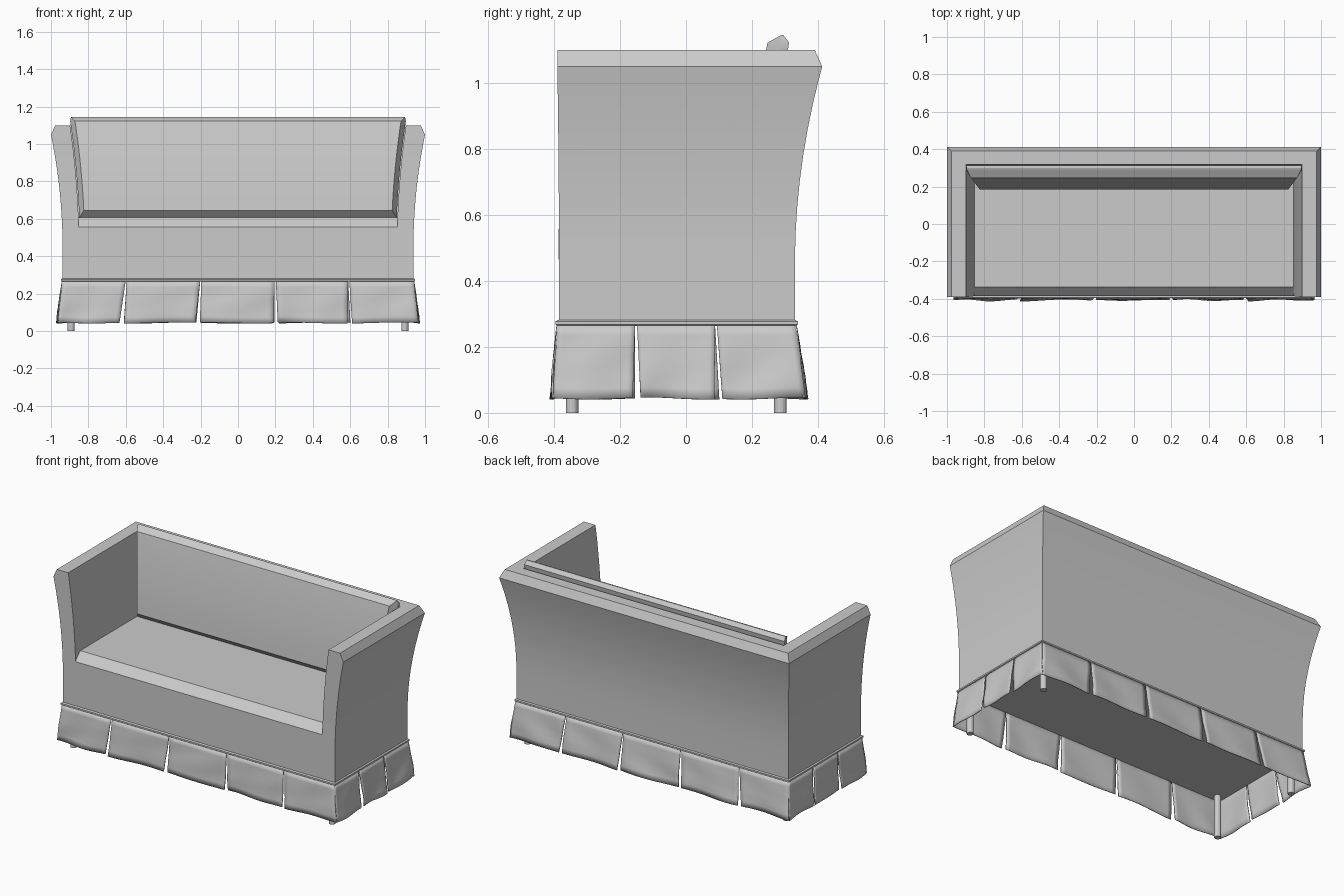
import bpy, bmesh, math, random
from mathutils import Vector

if "Cube" in bpy.data.objects:
    bpy.data.objects.remove(bpy.data.objects["Cube"])
random.seed(4)


def finish(name, bm, smooth=True):
    bmesh.ops.remove_doubles(bm, verts=bm.verts, dist=0.0005)
    bmesh.ops.recalc_face_normals(bm, faces=bm.faces)
    me = bpy.data.meshes.new(name)
    bm.to_mesh(me)
    bm.free()
    ob = bpy.data.objects.new(name, me)
    bpy.context.collection.objects.link(ob)
    if smooth:
        bpy.ops.object.select_all(action='DESELECT')
        ob.select_set(True)
        bpy.context.view_layer.objects.active = ob
        bpy.ops.object.shade_smooth_by_angle(angle=math.radians(22))
    return ob


def loft(name, rings):
    bm = bmesh.new()
    vs = [[bm.verts.new(p) for p in r] for r in rings]
    n = len(rings[0])
    for a, b in zip(vs, vs[1:]):
        for i in range(n):
            j = (i + 1) % n
            bm.faces.new((a[i], a[j], b[j], b[i]))
    bm.faces.new(vs[0])
    bm.faces.new(vs[-1])
    return finish(name, bm)


def flare(z):
    return max(0, (z - 0.45) / 0.6) ** 2


# U-shaped shell: arms and back flaring outwards, chamfered top rim
rings = []
for z in (0.27, 0.45, 0.54, 0.62, 0.7, 0.78, 0.86, 0.94, 1.0, 1.05, 1.1):
    f = flare(z)
    xo, yo, yf = 0.938 + 0.062 * f, 0.33 + 0.083 * f, -0.385 - 0.005 * min(f, 1)
    if z > 1.06:
        xo, yo = 0.977, 0.39
    xi, yi = 0.85 + 0.041 * f, 0.26 + 0.05 * f
    rings.append([(x, y, z) for x, y in (
        (-xo, yf), (-xo, yo), (xo, yo), (xo, yf),
        (xi, yf), (xi, yi), (-xi, yi), (-xi, yf))])
loft("arms_and_back", rings)

# Seat with chamfered front edge
prof = [(-0.385, 0.27), (-0.386, 0.557), (-0.338, 0.607), (0.28, 0.607), (0.28, 0.27)]
loft("seat", [[(x, y, z) for y, z in prof] for x in (-0.852, 0.852)])

# Back cushion with chamfered front edges
rings = []
for z in (0.605, 0.645, 0.72, 0.8, 0.88, 0.96, 1.04, 1.1, 1.122, 1.145):
    f = flare(z)
    end = z in (0.605, 1.145)
    xe, yf, yb = 0.846 + 0.041 * f, 0.178 + 0.055 * f, 0.25 + 0.05 * f
    c = 0 if end else 0.026
    ys = yf + 0.042
    if end:
        yf = ys
    if z == 1.145:
        xe, yf, ys, yb = 0.893, 0.288, 0.288, 0.295
    rings.append([(x, y, z) for x, y in (
        (-xe, yb), (-xe, ys), (c - xe, yf), (xe - c, yf), (xe, ys), (xe, yb))])
loft("back_cushion", rings)

# Piping band around the base
bx, y0, y1 = 0.947, -0.396, 0.339
loft("piping", [[(x * (bx - d), y, z) for x, y in (
    (-1, y0 + d), (1, y0 + d), (1, y1 - d), (-1, y1 - d))]
    for z, d in ((0.264, 0.006), (0.268, 0), (0.277, 0), (0.281, 0.006))])


# Valance panels hanging below the piping
def panel(name, t0, t1, b0, b1, normal, nu=14, nv=7):
    bm = bmesh.new()
    p1, p2, k = random.uniform(0, 6), random.uniform(0, 6), random.uniform(5, 8)
    grid = []
    for j in range(nv + 1):
        v = j / nv
        row = []
        for i in range(nu + 1):
            u = i / nu
            p = t0.lerp(b0, v).lerp(t1.lerp(b1, v), u)
            wave = math.sin(k * u + 3 * v + p1) + 0.5 * math.sin(9 * v + 4 * u + p2)
            p += normal * 0.0045 * wave * math.sin(v * 1.7)
            p.z += 0.003 * math.sin(4 * u + p2) * v
            row.append(bm.verts.new(p))
        grid.append(row)
    for j in range(nv):
        for i in range(nu):
            bm.faces.new((grid[j][i], grid[j][i + 1], grid[j + 1][i + 1], grid[j + 1][i]))
    ob = finish(name, bm)
    m = ob.modifiers.new("thickness", 'SOLIDIFY')
    m.thickness, m.offset = 0.005, 0


def skirt(name, top, bottom, cuts, normal):
    ta, tb, ba, bb = (Vector(p) for p in top + bottom)
    cuts = [0] + cuts + [1]
    length = (bb - ba).length
    shift = [0] + [random.uniform(-0.014, 0.012) / length for _ in cuts[1:-1]] + [0]
    for i in range(len(cuts) - 1):
        a, b = cuts[i], cuts[i + 1]
        g0 = 0 if i == 0 else 1 / length
        g1 = 0 if i == len(cuts) - 2 else 1 / length
        panel(f"{name}_{i + 1}", ta.lerp(tb, a + 0.003 * g0), ta.lerp(tb, b - 0.003 * g1),
              ba.lerp(bb, a + shift[i] + 0.012 * g0), ba.lerp(bb, b + shift[i + 1] - 0.012 * g1),
              Vector(normal))


zt, zb = 0.267, 0.044
xt, xb, ft, fb, rt, rb = 0.94, 0.965, -0.39, -0.405, 0.333, 0.362
five = [0.182, 0.394, 0.606, 0.815]
skirt("front_skirt", [(-xt, ft, zt), (xt, ft, zt)], [(-xb, fb, zb), (xb, fb, zb)], five, (0, -1, 0))
skirt("back_skirt", [(-xt, rt, zt), (xt, rt, zt)], [(-xb, rb, zb), (xb, rb, zb)], five, (0, 1, 0))
for s, side in ((-1, "left"), (1, "right")):
    skirt(side + "_skirt", [(s * xt, ft, zt), (s * xt, rt, zt)],
          [(s * xb, fb, zb), (s * xb, rb, zb)], [0.33, 0.665], (s, 0, 0))

# Round legs
for x in (-0.892, 0.892):
    for y in (-0.345, 0.286):
        bm = bmesh.new()
        bmesh.ops.create_cone(bm, cap_ends=True, segments=16, radius1=0.019, radius2=0.019, depth=0.27)
        bmesh.ops.translate(bm, verts=bm.verts, vec=(x, y, 0.135))
        finish(f"{'front' if y < 0 else 'back'}_leg", bm)
